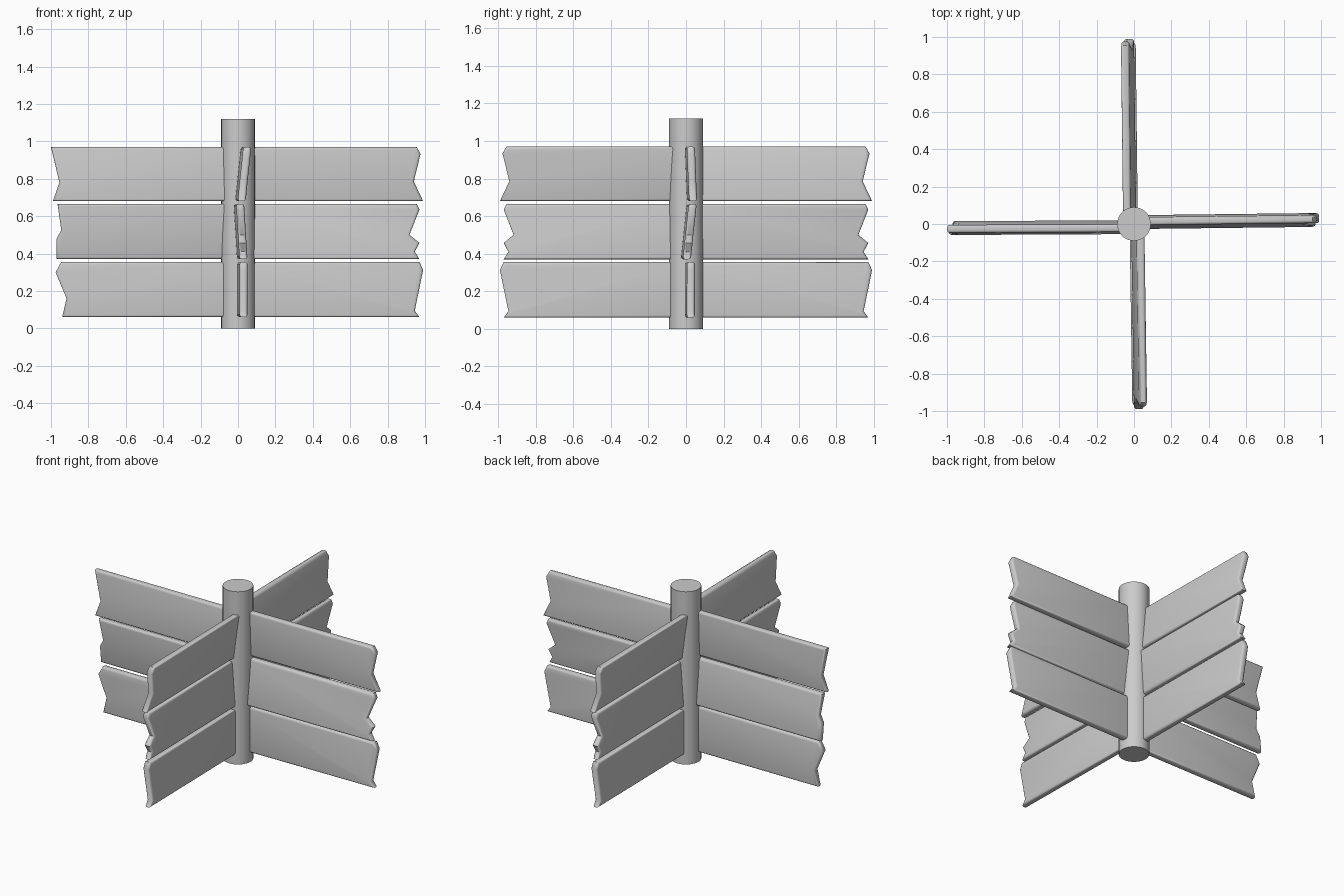
import bpy, bmesh, math
from mathutils import Matrix

cube = bpy.data.objects.get("Cube")
if cube:
    bpy.data.objects.remove(cube, do_unlink=True)

grey = bpy.data.materials.new("plain_grey")
grey.use_nodes = True
colour = (0.6, 0.6, 0.6, 1)
grey.diffuse_color = colour
grey.node_tree.nodes["Principled BSDF"].inputs["Base Color"].default_value = colour

THICK = 0.043
INNER = 0.02


def finish(name, bm, angle):
    bmesh.ops.recalc_face_normals(bm, faces=bm.faces)
    mesh = bpy.data.meshes.new(name)
    bm.to_mesh(mesh)
    bm.free()
    mesh.materials.append(grey)
    obj = bpy.data.objects.new(name, mesh)
    bpy.context.collection.objects.link(obj)
    bpy.ops.object.select_all(action="DESELECT")
    obj.select_set(True)
    bpy.context.view_layer.objects.active = obj
    bpy.ops.object.shade_smooth_by_angle(angle=math.radians(angle))
    return obj


def plank(name, base, top, end, lean, yaw, turn):
    """Board with a broken outer end; lean = sideways offset at bottom and top."""
    bm = bmesh.new()
    outline = [(INNER, base)] + end + [(INNER, top)]
    face = bm.faces.new([bm.verts.new((u, -THICK / 2, z)) for u, z in outline])
    ext = bmesh.ops.extrude_face_region(bm, geom=[face])
    verts = [v for v in ext["geom"] if isinstance(v, bmesh.types.BMVert)]
    bmesh.ops.translate(bm, verts=verts, vec=(0, THICK, 0))
    bmesh.ops.recalc_face_normals(bm, faces=bm.faces)
    # soften the rims of both broad faces
    rims = [e for e in bm.edges if abs(e.verts[0].co.y - e.verts[1].co.y) < 0.001]
    bmesh.ops.bevel(bm, geom=rims, offset=0.014, segments=3, profile=0.5,
                    affect="EDGES", clamp_overlap=True)
    for v in bm.verts:
        t = (v.co.z - base) / (top - base)
        v.co.y += lean[0] + (lean[1] - lean[0]) * t + yaw * (v.co.x - 1)
    bmesh.ops.transform(bm, matrix=Matrix.Rotation(turn, 4, "Z"), verts=bm.verts)
    finish(name, bm, 50)


# Broken end profiles, listed from bottom to top (reach, height)
ends_a = [
    [(0.97, 0.06), (0.945, 0.094), (0.99, 0.313), (0.97, 0.355)],
    [(0.97, 0.37), (0.945, 0.41), (0.97, 0.457), (0.917, 0.5), (0.97, 0.635), (0.955, 0.665)],
    [(0.99, 0.68), (0.94, 0.785), (0.976, 0.933), (0.955, 0.97)],
]
ends_b = [
    [(0.94, 0.06), (0.917, 0.16), (0.975, 0.3), (0.945, 0.355)],
    [(0.97, 0.37), (0.97, 0.48), (0.945, 0.525), (0.965, 0.665)],
    [(0.99, 0.68), (0.955, 0.78), (1.0, 0.97)],
]
rows = [("lower", 0.06, 0.355), ("middle", 0.37, 0.665), ("upper", 0.68, 0.97)]

# Sideways lean of each row, bottom then top
lean_side = [(0.026, 0.026), (0.005, 0.036), (0.038, 0.026)]
lean_end = [(0.03, 0.03), (0.03, 0.012), (0.02, 0.05)]

blades = [
    ("right", 0, ends_a, lean_side, 0.012),
    ("back", 1, ends_a, lean_end, 0.012),
    ("left", 2, ends_b, lean_side, 0.005),
    ("front", 3, ends_a, lean_end, 0.015),
]
for side, quarter, ends, leans, yaw in blades:
    for (row, base, top), end, lean in zip(rows, ends, leans):
        plank(f"{side}_{row}_plank", base, top, end, lean, yaw, quarter * math.pi / 2)

# Central post
bm = bmesh.new()
bmesh.ops.create_cone(bm, cap_ends=True, segments=32, radius1=0.09, radius2=0.09,
                      depth=1.12, matrix=Matrix.Translation((0, 0, 0.56)))
finish("central_post", bm, 40)
